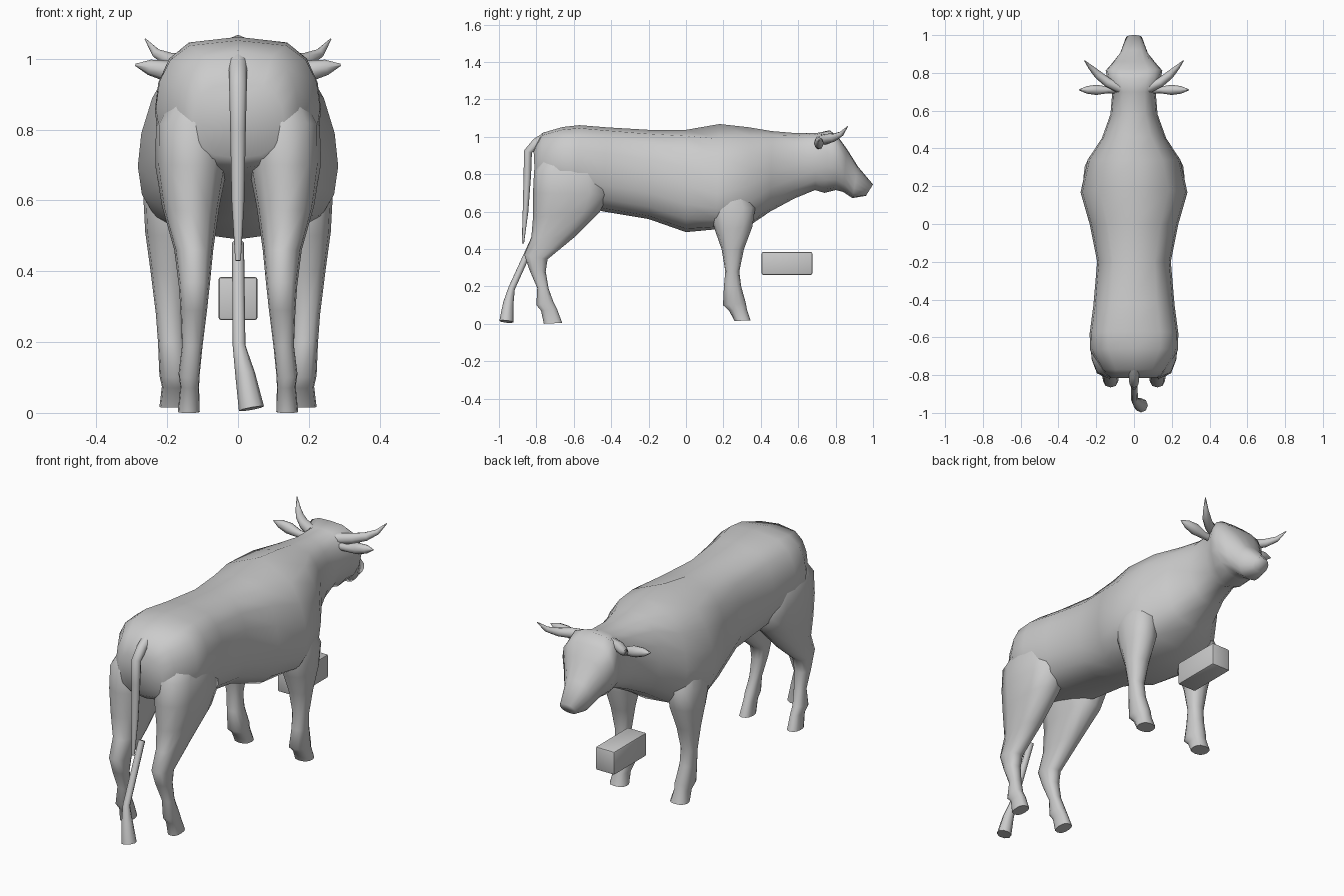
import bpy, bmesh
from math import cos, sin, pi, log, radians
from mathutils import Vector


def finish(name, bm, mirror=False, angle=50):
    bmesh.ops.recalc_face_normals(bm, faces=bm.faces)
    me = bpy.data.meshes.new(name)
    bm.to_mesh(me)
    bm.free()
    me.shade_smooth()
    me.set_sharp_from_angle(angle=radians(angle))
    ob = bpy.data.objects.new(name, me)
    bpy.context.collection.objects.link(ob)
    if mirror:
        ob.modifiers.new("Mirror", 'MIRROR').use_mirror_merge = False
    return ob


def loft(name, rings, mirror=False, angle=60):
    bm = bmesh.new()
    rows = [[bm.verts.new(p) for p in r] for r in rings]
    n = len(rows[0])
    for a, b in zip(rows, rows[1:]):
        for i in range(n):
            j = (i + 1) % n
            bm.faces.new((a[i], a[j], b[j], b[i]))
    bm.faces.new(rows[0])
    bm.faces.new(rows[-1])
    return finish(name, bm, mirror, angle)


def ring(p, q, x0, x1, e=0.7, w=0.5, n=16, soften=0.0):
    """Rounded section running from p to q in the (y, z) plane, x0..x1 wide;
    w is where along p-q it is widest, e how boxy, soften rounds the q half."""
    k = log(w) / log(0.5)
    pts = []
    for i in range(n):
        a = 2 * pi * i / n
        s = ((1 - cos(a)) / 2) ** k
        ex = e if cos(a) > 0 else e + soften
        m = abs(sin(a)) ** ex * (1 if sin(a) >= 0 else -1)
        pts.append(((x0 + x1) / 2 + (x1 - x0) / 2 * m,
                    p[0] + (q[0] - p[0]) * s, p[1] + (q[1] - p[1]) * s))
    return pts


def tube(name, path, side, mirror=False, n=8):
    """Path of (point, radius along side, radius across)."""
    P = [Vector(p[0]) for p in path]
    rings = []
    for i, (c, ru, rv) in enumerate(path):
        d = (P[min(i + 1, len(P) - 1)] - P[max(i - 1, 0)]).normalized()
        v = d.cross(Vector(side)).normalized()
        u = v.cross(d)
        rings.append([P[i] + u * ru * cos(2 * pi * k / n) + v * rv * sin(2 * pi * k / n)
                      for k in range(n)])
    return loft(name, rings, mirror)


# Torso, neck and head: (top y, z), (bottom y, z), half width, boxiness, widest point
body = [
    ((-.815, .93), (-.805, .72), .13, .65, .5),
    ((-.77, 1.02), (-.77, .69), .17, .6, .5),
    ((-.66, 1.052), (-.68, .67), .232, .55, .5),
    ((-.57, 1.062), (-.59, .645), .235, .55, .5),
    ((-.42, 1.05), (-.44, .60), .215, .6, .5),
    ((-.20, 1.037), (-.20, .56), .195, .6, .52),
    ((.00, 1.037), (.00, .49), .235, .55, .55),
    ((.18, 1.068), (.16, .505), .283, .45, .66),
    ((.34, 1.05), (.34, .525), .245, .5, .6),
    ((.46, 1.03), (.45, .60), .17, .65, .52),
    ((.58, 1.02), (.58, .67), .125, .75, .5),
    ((.70, 1.02), (.69, .715), .115, .75, .45),
    ((.77, 1.035), (.74, .70), .14, .75, .36),
    ((.82, .99), (.80, .715), .15, .75, .38),
    ((.86, .935), (.84, .705), .115, .75, .42),
    ((.92, .84), (.89, .672), .073, .65, .5),
    ((1.0, .745), (.962, .684), .045, .65, .5),
]
loft("body_and_head", [ring(p, q, -h, h, e, w, soften=.08) for p, q, h, e, w in body], angle=100)

# Hind legs: (front y, z), (back y, z), inner x, outer x
hind = [
    ((-.50, .93), (-.74, .93), .05, .17),
    ((-.43, .80), (-.812, .82), .02, .232),
    ((-.415, .69), (-.818, .70), .03, .233),
    ((-.46, .60), (-.818, .57), .052, .215),
    ((-.60, .46), (-.827, .46), .07, .18),
    ((-.74, .345), (-.865, .37), .08, .167),
    ((-.75, .28), (-.838, .29), .088, .162),
    ((-.735, .19), (-.795, .19), .10, .158),
    ((-.71, .12), (-.80, .10), .108, .168),
    ((-.69, .08), (-.775, .07), .11, .163),
    ((-.662, .005), (-.76, .0), .108, .17),
]
loft("hind_leg", [ring(p, q, a, b, .65, n=12) for p, q, a, b in hind], True)

# Front legs
fore = [
    ((.32, .72), (.14, .72), .12, .24),
    ((.37, .62), (.12, .62), .11, .268),
    ((.355, .52), (.155, .50), .115, .262),
    ((.31, .40), (.19, .40), .135, .247),
    ((.285, .28), (.21, .28), .152, .232),
    ((.295, .20), (.203, .20), .15, .226),
    ((.32, .11), (.198, .10), .135, .222),
    ((.325, .08), (.23, .07), .14, .215),
    ((.345, .018), (.26, .015), .13, .222),
]
loft("front_leg", [ring(p, q, a, b, n=12) for p, q, a, b in fore], True)

# Horns and ears
tube("horn", [((.07, .72, .98), .03, .03), ((.14, .75, .988), .028, .025),
              ((.19, .79, .995), .022, .022), ((.23, .83, 1.015), .014, .013),
              ((.262, .865, 1.056), .002, .002)], (0, 0, 1), True)
tube("ear", [((.08, .71, .95), .018, .018), ((.14, .71, .952), .02, .018),
             ((.20, .71, .966), .03, .027), ((.25, .71, .976), .022, .02),
             ((.29, .71, .983), .003, .003)], (0, 0, 1), True)

# Tail root hanging from the rump
tube("tail", [((0, -.74, 1.0), .028, .03), ((0, -.80, .965), .026, .027),
              ((0, -.845, .92), .025, .022), ((0, -.848, .80), .022, .02),
              ((0, -.858, .60), .018, .015), ((0, -.872, .43), .008, .006)], (1, 0, 0))
# Lower tail with flared tuft
tube("tail_tuft", [((0, -.80, .48), .017, .017), ((.003, -.932, .19), .018, .018),
                   ((.02, -.95, .11), .028, .028),
                   ((.038, -.96, .012), .036, .038)], (1, 0, 0))

# Hanging block below the neck
bm = bmesh.new()
bmesh.ops.create_cube(bm, size=1)
bmesh.ops.scale(bm, vec=(.11, .27, .122), verts=bm.verts)
bmesh.ops.translate(bm, vec=(0, .54, .323), verts=bm.verts)
bmesh.ops.bevel(bm, geom=bm.edges[:], offset=.008, segments=2, profile=.5, affect='EDGES')
finish("block", bm, angle=30)
